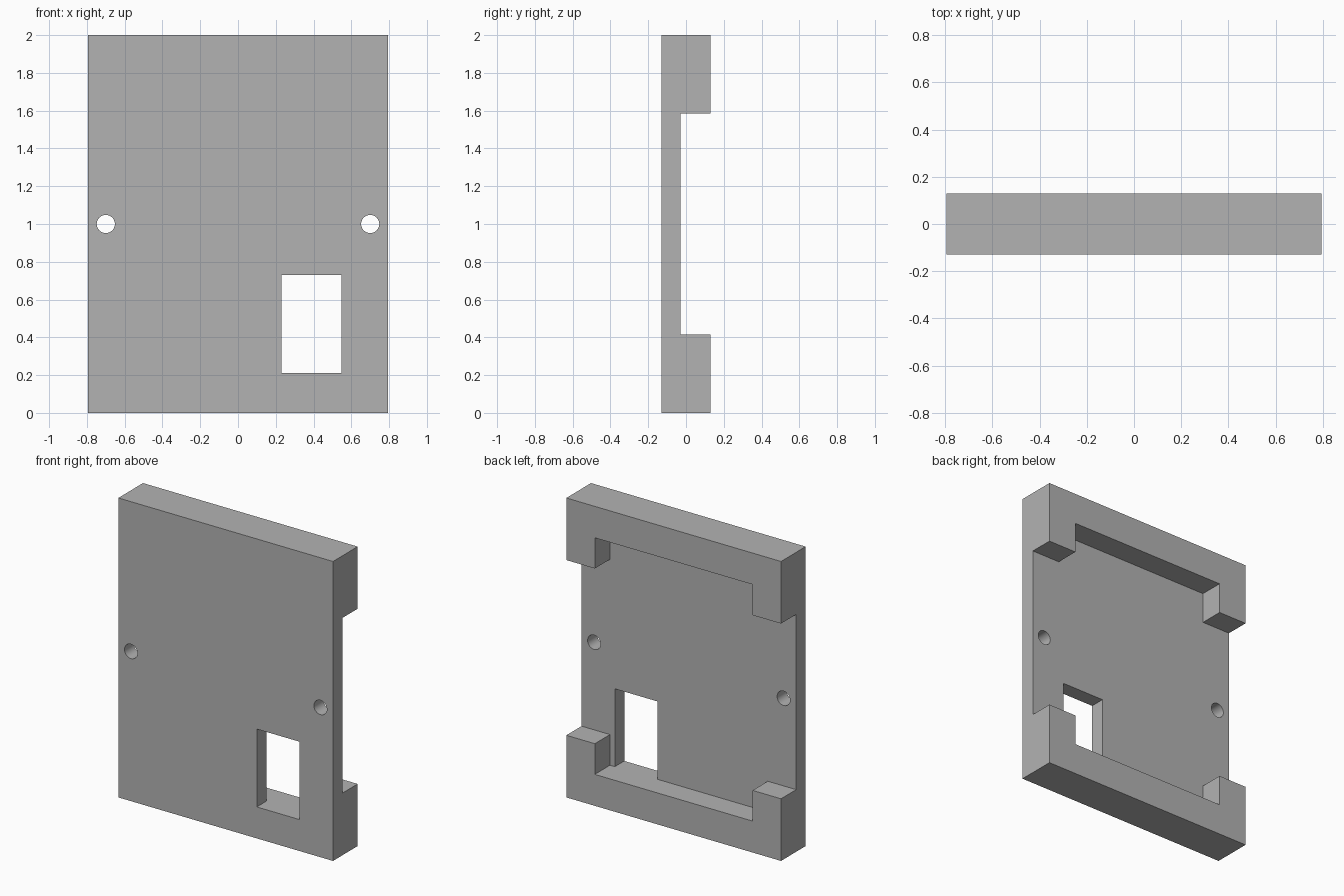
import bpy
import math

# Remove the default cube if present
cube = bpy.data.objects.get("Cube")
if cube:
    bpy.data.objects.remove(cube, do_unlink=True)

W, H, D = 0.793, 2.0, 0.13      # half width, height, half depth
PLATE_BACK = -0.03              # back face of the thin plate
BORDER = 0.21                   # width of the raised rim
LEG = 0.415                     # height of the corner legs

grey = bpy.data.materials.new("Plain Grey")
grey.use_nodes = True
grey.diffuse_color = (0.45, 0.45, 0.45, 1)
grey.node_tree.nodes["Principled BSDF"].inputs["Base Color"].default_value = (0.45, 0.45, 0.45, 1)


def box(name, x, y, z):
    """Box spanning the (low, high) pairs x, y, z."""
    mesh = bpy.data.meshes.new(name)
    verts = [(a, b, c) for a in x for b in y for c in z]
    faces = [(0, 1, 3, 2), (4, 6, 7, 5), (0, 4, 5, 1),
             (2, 3, 7, 6), (0, 2, 6, 4), (1, 5, 7, 3)]
    mesh.from_pydata(verts, [], faces)
    obj = bpy.data.objects.new(name, mesh)
    bpy.context.collection.objects.link(obj)
    return obj


def cylinder(name, x, z, radius):
    bpy.ops.mesh.primitive_cylinder_add(vertices=48, radius=radius, depth=1,
                                        location=(x, 0, z), rotation=(math.pi / 2, 0, 0))
    obj = bpy.context.object
    obj.name = name
    return obj


# Solid block that everything is cut from
plate = box("mounting_plate", (-W, W), (-D, D), (0, H))
plate.data.materials.append(grey)

cutters = [
    # Open sides between the corner legs
    box("side_gap_cutter", (-1, 1), (PLATE_BACK, 1), (LEG, H - LEG)),
    # Recess inside the rim
    box("recess_cutter", (BORDER - W, W - BORDER), (PLATE_BACK, 1), (BORDER, H - BORDER)),
    # Rectangular window, flush with the recess floor
    box("window_cutter", (0.23, 0.547), (-1, 0.1), (BORDER, 0.73)),
]
# Screw holes on both sides
for side, x in (("right", -0.70), ("left", 0.70)):
    cutters.append(cylinder(side + "_hole_cutter", x, H / 2, 0.048))

bpy.context.view_layer.objects.active = plate
for cutter in cutters:
    cutter.data.materials.append(grey)
    mod = plate.modifiers.new(cutter.name, "BOOLEAN")
    mod.operation = "DIFFERENCE"
    mod.solver = "EXACT"
    mod.object = cutter
    bpy.ops.object.modifier_apply(modifier=mod.name)
    bpy.data.objects.remove(cutter, do_unlink=True)

# Smooth hole walls, sharp edges elsewhere
bpy.ops.object.select_all(action="DESELECT")
plate.select_set(True)
bpy.ops.object.shade_smooth_by_angle(angle=math.radians(30))
